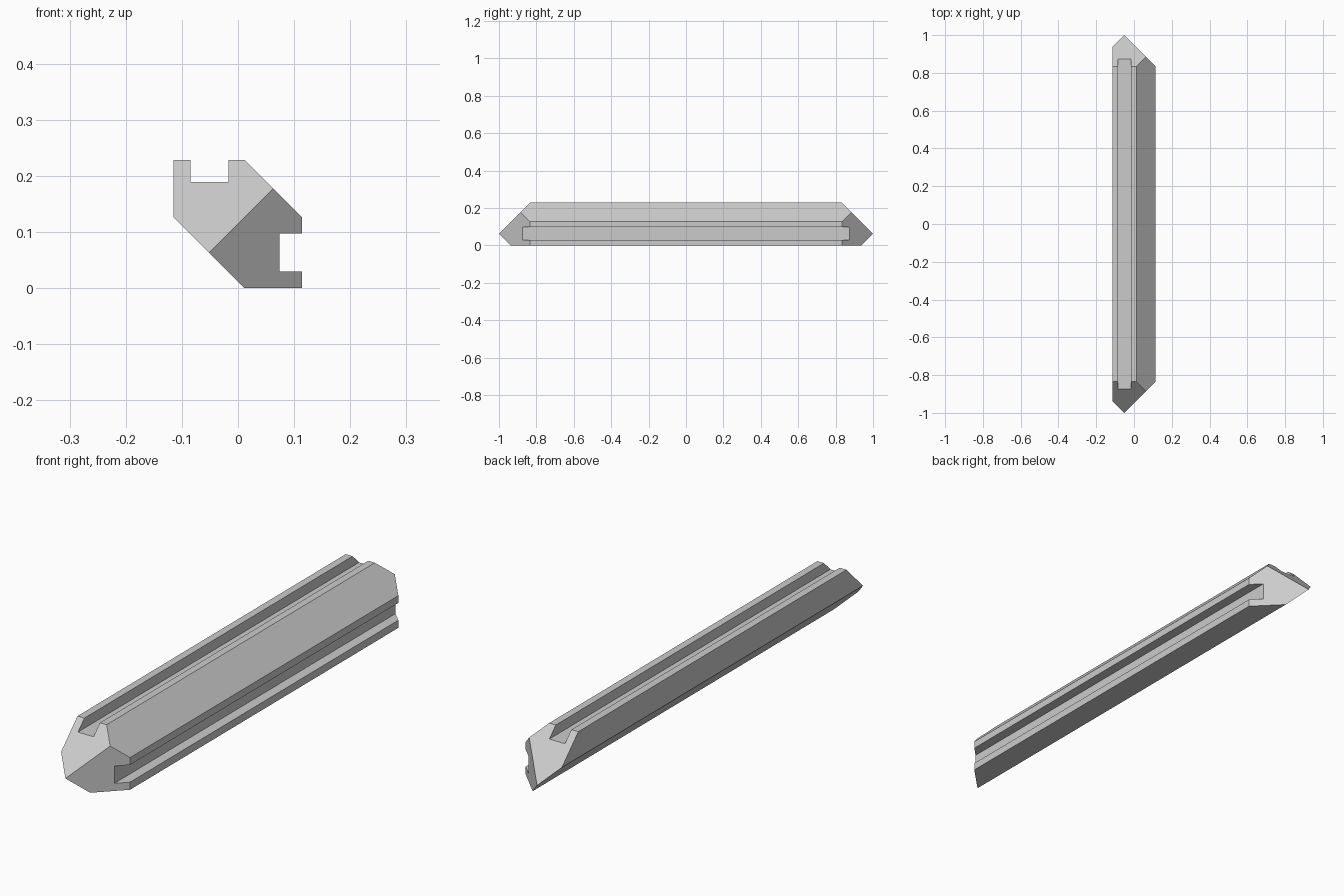
import bpy
import bmesh
import math

if "Cube" in bpy.data.objects:
    bpy.data.objects.remove(bpy.data.objects["Cube"], do_unlink=True)

OFFSET = 0.115                    # symmetry line of the section: z = x + OFFSET
CREST, TIP = (0.063, 0.178), (-0.0515, 0.0635)

# Grooved lower half of the section, from the crest round to the tip
lower = [(0.114, 0.127), (0.114, 0.098), (0.074, 0.098), (0.074, 0.03),
         (0.114, 0.03), (0.114, 0), (0.012, 0)]
upper = [(z - OFFSET, x + OFFSET) for x, z in reversed(lower)]
section = [CREST] + lower + [TIP] + upper


def half_length(x, z):
    """Two 45 degree mitres meet on the symmetry line."""
    return 1 - (max(x, z - OFFSET) - TIP[0])


# Extrude the section between the mitred ends
bm = bmesh.new()
front, back = [[bm.verts.new((x, side * half_length(x, z), z)) for x, z in section]
               for side in (-1, 1)]
count = len(section)
for i in range(count):
    j = (i + 1) % count
    bm.faces.new((front[i], front[j], back[j], back[i]))

# Two sloping faces at each end
tip = section.index(TIP)
for ring in (front, back):
    bm.faces.new(ring[:tip + 1])
    bm.faces.new(ring[tip:] + ring[:1])

# Merge coplanar strips and orient the surface
bmesh.ops.dissolve_limit(bm, angle_limit=math.radians(0.5),
                         verts=bm.verts[:], edges=bm.edges[:])
bmesh.ops.recalc_face_normals(bm, faces=bm.faces[:])
mesh = bpy.data.meshes.new("grooved_beam")
bm.to_mesh(mesh)
bm.free()

# Plain grey finish
grey = bpy.data.materials.new("light_grey")
grey.use_nodes = True
colour = (0.6, 0.6, 0.6, 1)
grey.diffuse_color = colour
grey.node_tree.nodes["Principled BSDF"].inputs["Base Color"].default_value = colour
mesh.materials.append(grey)

beam = bpy.data.objects.new("grooved_beam", mesh)
bpy.context.collection.objects.link(beam)
